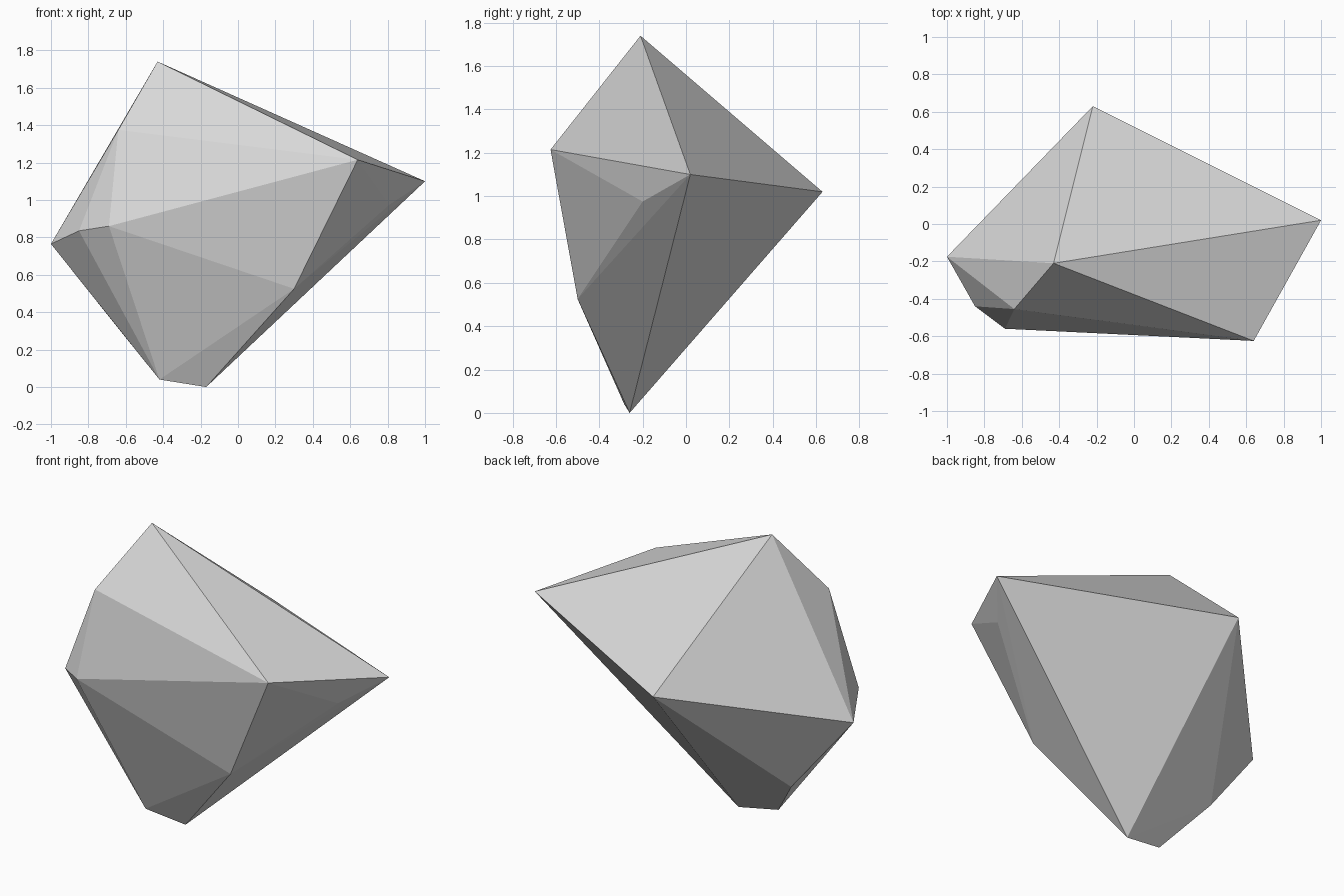
import bpy
import bmesh

cube = bpy.data.objects.get("Cube")
if cube:
    bpy.data.objects.remove(cube, do_unlink=True)

# Stone colour
stone = bpy.data.materials.new("light_grey_stone")
stone.use_nodes = True
grey = (0.7, 0.7, 0.7, 1.0)
stone.diffuse_color = grey
stone.node_tree.nodes["Principled BSDF"].inputs["Base Color"].default_value = grey

# Corners of the chipped rock
peak = (-0.43, -0.21, 1.74)
left_tip = (1.0, 0.02, 1.10)
right_tip = (-1.0, -0.175, 0.765)
back_tip = (-0.22, 0.63, 1.02)
front_brow = (0.64, -0.625, 1.215)
front_chin = (0.30, -0.50, 0.525)
left_chip = (0.81, -0.20, 0.975)
upper_right_chip = (-0.64, -0.455, 1.375)
right_cheek = [(-0.85, -0.44, 0.835), (-0.69, -0.56, 0.86)]
lower_right_chip = (-0.635, -0.10, 0.307)
foot = [(-0.42, -0.285, 0.04), (-0.17, -0.26, 0.0)]

corners = [peak, left_tip, right_tip, back_tip, front_brow, front_chin,
           left_chip, upper_right_chip, lower_right_chip] + right_cheek + foot

# Wrap the corners in flat facets
bm = bmesh.new()
for corner in corners:
    bm.verts.new(corner)
bmesh.ops.convex_hull(bm, input=bm.verts[:])
bmesh.ops.recalc_face_normals(bm, faces=bm.faces[:])

mesh = bpy.data.meshes.new("rock")
bm.to_mesh(mesh)
bm.free()
mesh.materials.append(stone)
rock = bpy.data.objects.new("rock", mesh)
bpy.context.collection.objects.link(rock)
